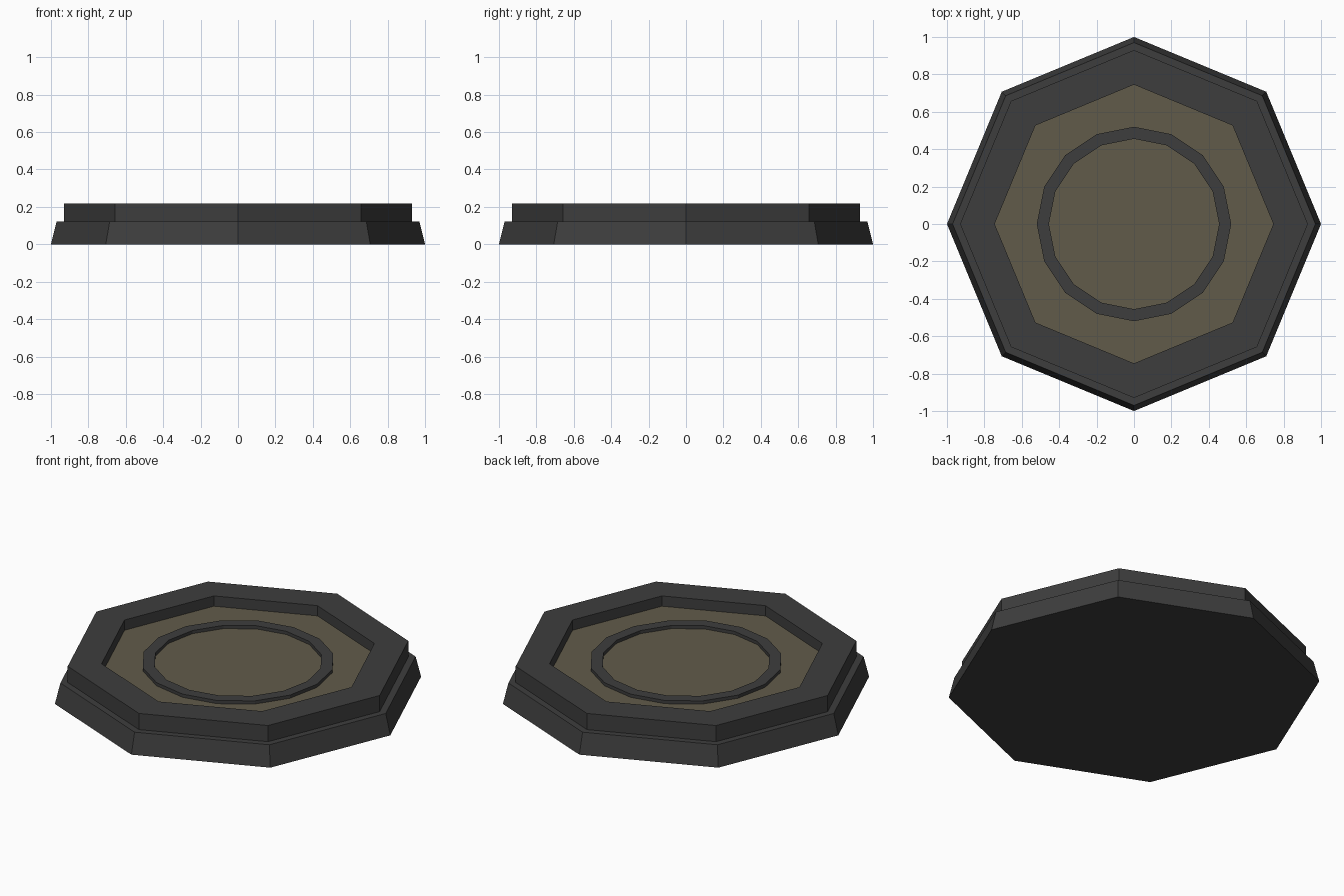
import bpy
import math

cube = bpy.data.objects.get("Cube")
if cube:
    bpy.data.objects.remove(cube, do_unlink=True)


def material(name, colour):
    mat = bpy.data.materials.new(name)
    mat.use_nodes = True
    mat.diffuse_color = colour
    mat.node_tree.nodes["Principled BSDF"].inputs["Base Color"].default_value = colour
    return mat


def lathe(name, profile, sides, mat, ring=False):
    """Turn (radius, height) points about z; close into a ring or cap both ends."""
    verts = [(r * math.cos(math.tau * i / sides), r * math.sin(math.tau * i / sides), z)
             for r, z in profile for i in range(sides)]
    rows = len(profile)
    faces = []
    for j in range(rows if ring else rows - 1):
        a, b = j * sides, (j + 1) % rows * sides
        for i in range(sides):
            k = (i + 1) % sides
            faces.append((a + i, a + k, b + k, b + i))
    if not ring:
        faces.append(tuple(reversed(range(sides))))
        faces.append(tuple(range((rows - 1) * sides, rows * sides)))
    mesh = bpy.data.meshes.new(name)
    mesh.from_pydata(verts, [], faces)
    mesh.materials.append(mat)
    obj = bpy.data.objects.new(name, mesh)
    bpy.context.collection.objects.link(obj)
    return obj


def band(name, inner, outer, bottom, top, sides, mat):
    profile = [(outer, bottom), (outer, top), (inner, top), (inner, bottom)]
    return lathe(name, profile, sides, mat, ring=True)


dark = material("dark iron", (0.047, 0.047, 0.047, 1))
tan = material("dull brass", (0.120, 0.105, 0.068, 1))

BASE_TOP, FLOOR, RIM_TOP = 0.122, 0.157, 0.218

# Tapered octagonal plinth
lathe("base", [(1.0, 0), (0.97, BASE_TOP)], 8, dark)

# Raised octagonal rim with the sunken floor inside it
band("rim", 0.745, 0.93, BASE_TOP, RIM_TOP, 8, dark)
lathe("floor", [(0.745, BASE_TOP), (0.745, FLOOR)], 8, tan)

# Low round ring on the floor
band("inner_ring", 0.455, 0.52, FLOOR, 0.176, 16, dark)
